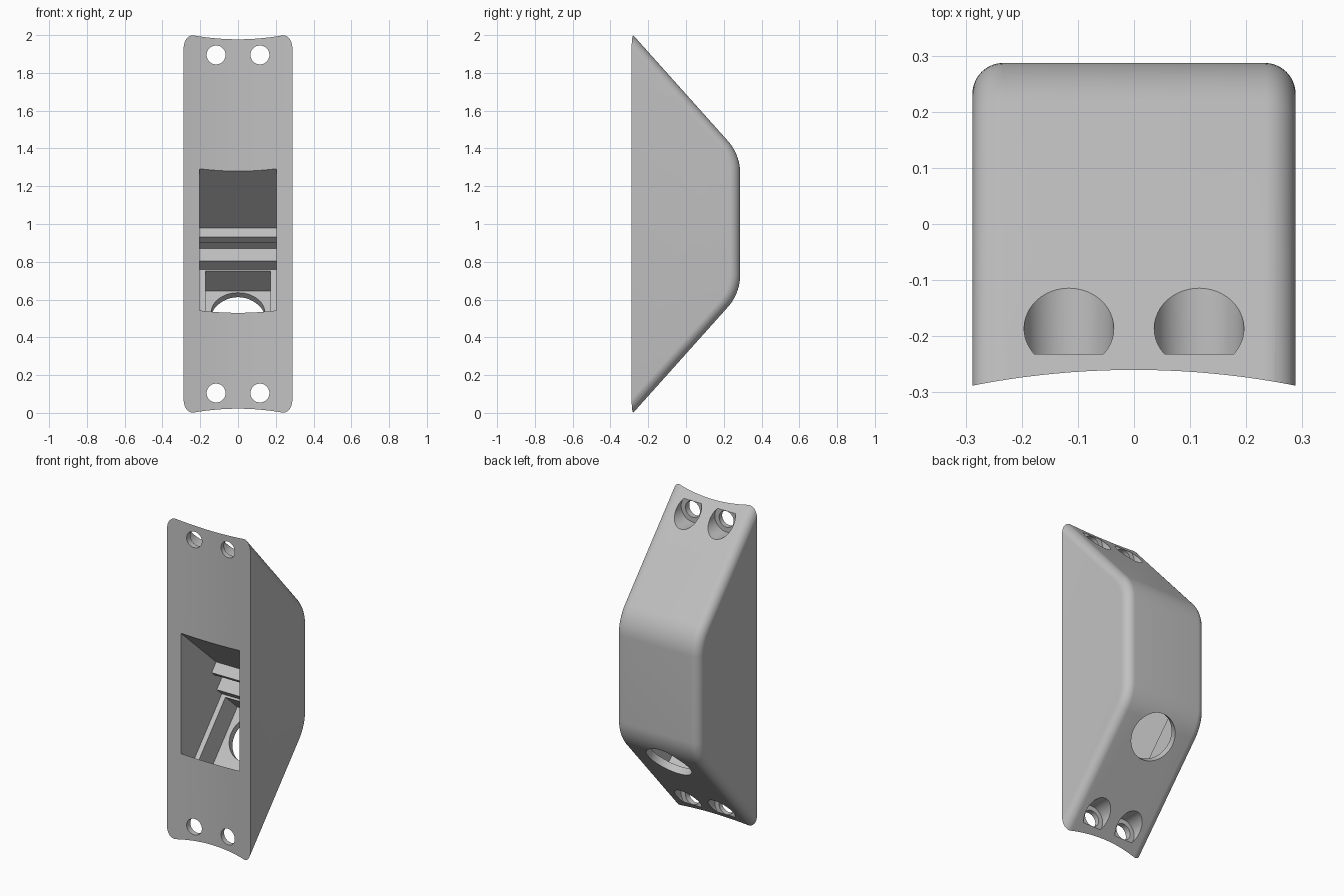
import bpy, bmesh, math
from mathutils import Matrix, Vector

if "Cube" in bpy.data.objects:
    bpy.data.objects.remove(bpy.data.objects["Cube"])

grey = bpy.data.materials.new("light_grey")
grey.diffuse_color = (0.53, 0.53, 0.53, 1)
grey.use_nodes = True
grey.node_tree.nodes["Principled BSDF"].inputs["Base Color"].default_value = grey.diffuse_color

H, R, FIL = 0.288, 0.26, 0.055          # half width, back corner radius, edge fillet
TILT = math.atan2(0.667, 0.745)         # tilt of the sloped faces
C, S = math.cos(TILT), math.sin(TILT)


def make(name, bm):
    bmesh.ops.recalc_face_normals(bm, faces=bm.faces[:])
    me = bpy.data.meshes.new(name)
    bm.to_mesh(me)
    bm.free()
    ob = bpy.data.objects.new(name, me)
    bpy.context.collection.objects.link(ob)
    me.materials.append(grey)
    return ob


def prism(name, pts, axis, a, b):
    """Extrude a 2D outline: (y, z) along x, or (x, y) along z."""
    bm = bmesh.new()
    place = (lambda p, t: (t, p[0], p[1])) if axis == "x" else (lambda p, t: (p[0], p[1], t))
    lo = [bm.verts.new(place(p, a)) for p in pts]
    hi = [bm.verts.new(place(p, b)) for p in pts]
    bm.faces.new(lo)
    bm.faces.new(hi)
    for i in range(len(pts)):
        j = (i + 1) % len(pts)
        bm.faces.new((lo[i], lo[j], hi[j], hi[i]))
    return make(name, bm)


def rod(name, start, end, r):
    start, end = Vector(start), Vector(end)
    d = end - start
    rot = d.to_track_quat("Z", "Y").to_matrix().to_4x4()
    bm = bmesh.new()
    bmesh.ops.create_cone(bm, cap_ends=True, segments=48, radius1=r, radius2=r,
                          depth=d.length, matrix=Matrix.Translation((start + end) / 2) @ rot)
    return make(name, bm)


# Body: trapezoid side profile swept across the width with rounded long edges
def profile(d):
    cy = 0.287 - R
    cz = 2 - (R + C * (cy + 0.28)) / S
    top = [(-0.5, 2 - (d + C * (-0.5 + 0.28)) / S)]
    for i in range(13):
        a = (math.pi / 2 - (math.pi / 2 - TILT)) * (1 - i / 12)
        top.append((cy + (R - d) * math.cos(a), cz + (R - d) * math.sin(a)))
    return top + [(y, 2 - z) for y, z in reversed(top)]


half = [(H - FIL + FIL * math.cos(t), FIL * (1 - math.sin(t)))
        for t in [math.pi / 2 * i / 10 for i in range(11)]]
stations = half + [(-x, d) for x, d in reversed(half)]
bm = bmesh.new()
rings = [[bm.verts.new((x, y, z)) for y, z in profile(d)] for x, d in stations]
for r0, r1 in zip(rings, rings[1:]):
    for i in range(len(r0)):
        j = (i + 1) % len(r0)
        bm.faces.new((r0[i], r0[j], r1[j], r1[i]))
bm.faces.new(rings[0])
bm.faces.new(rings[-1])
body = make("housing_body", bm)

cutters = []

# Concave front face
RF = 1.495
arc = [(RF * math.sin(a), -0.26 - RF + RF * math.cos(a))
       for a in [-0.3 + 0.6 * i / 32 for i in range(33)]]
cutters.append(prism("front_curve_cutter", arc + [(0.45, -1), (-0.45, -1)], "z", -1, 3))


# Tilted socket: u runs down and back, v runs up along the lower slope
def uv(u, v):
    return (-0.26 + C * u + S * v, 1.28 - S * u + C * v)


BOT = -0.559
socket = [(-0.3, 0), (0.45, 0), (0.45, -0.067), (0.49, -0.067), (0.49, -0.037),
          (0.571, -0.037), (0.571, -0.127), (0.638, -0.127), (0.638, BOT), (-0.3, BOT)]
cutters.append(prism("socket_cutter", [uv(*p) for p in socket], "x", -0.203, 0.203))
pocket = [(0.6, -0.14), (0.795, -0.14), (0.795, BOT), (0.6, BOT)]
cutters.append(prism("pocket_cutter", [uv(*p) for p in pocket], "x", -0.172, 0.172))

# Round cable opening through the lower slope
cutters.append(rod("cable_hole_cutter", (0, *uv(0.72, -0.294)), (0, *uv(1.1, -0.294)), 0.142))

# Screw holes with counterbores
for x in (-0.116, 0.116):
    for z in (0.105, 1.895):
        cutters.append(rod("screw_hole_cutter", (x, -0.4, z), (x, -0.15, z), 0.05))
        cutters.append(rod("counterbore_cutter", (x, -0.232, z), (x, 0.2, z), 0.08))

for c in cutters:
    m = body.modifiers.new(c.name, "BOOLEAN")
    m.operation, m.solver, m.object = "DIFFERENCE", "EXACT", c
    c.hide_render = True

# Apply the cuts and shade smooth with sharp edges kept
bpy.context.view_layer.update()
mesh = bpy.data.meshes.new_from_object(body.evaluated_get(bpy.context.evaluated_depsgraph_get()))
body.modifiers.clear()
body.data = mesh
for c in cutters:
    bpy.data.objects.remove(c)
bpy.ops.object.select_all(action="DESELECT")
body.select_set(True)
bpy.context.view_layer.objects.active = body
bpy.ops.object.shade_smooth_by_angle(angle=math.radians(30))
